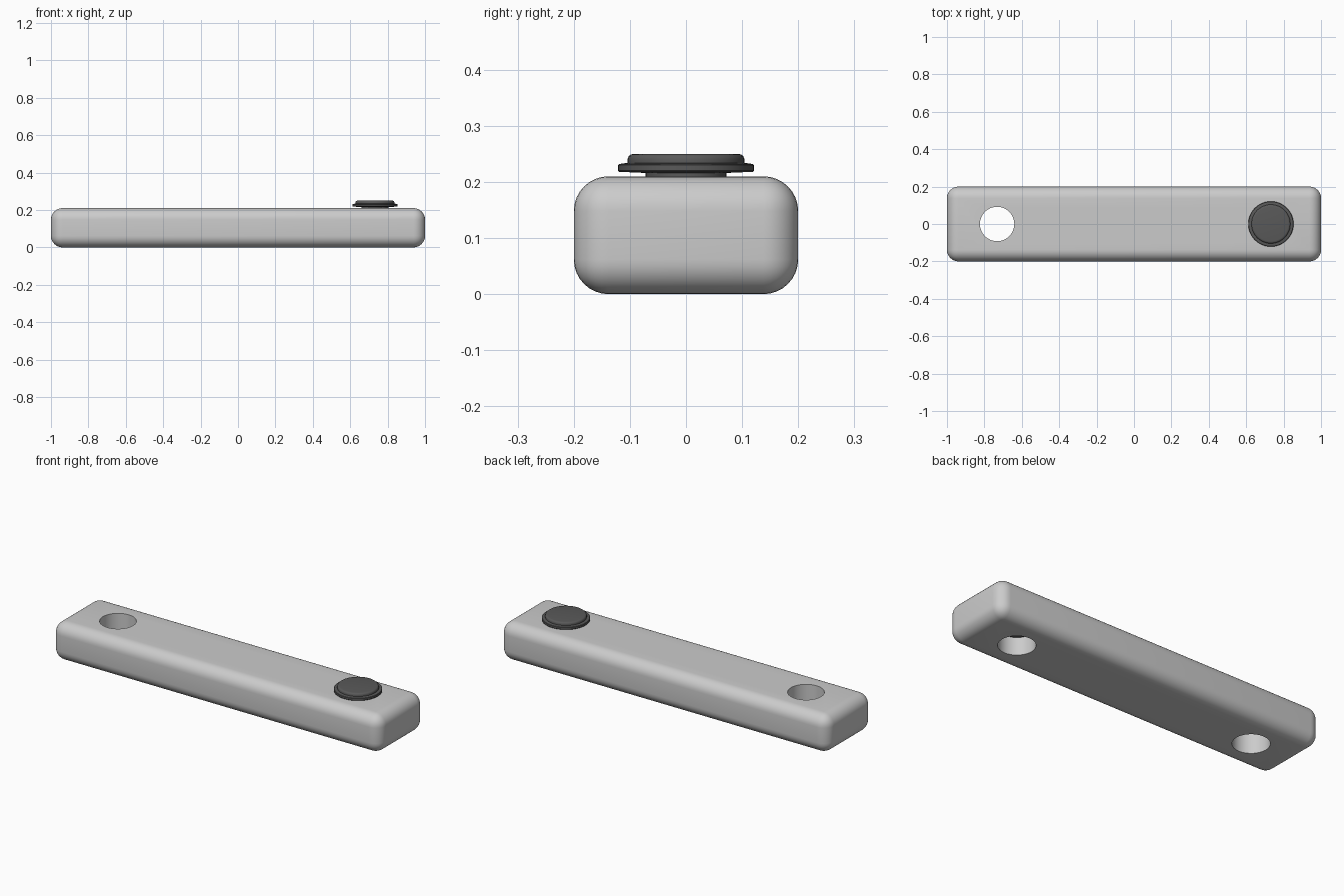
import bpy
import math

if "Cube" in bpy.data.objects:
    bpy.data.objects.remove(bpy.data.objects["Cube"])

HOLE_X = 0.732
HOLE_R = 0.092


def apply_all(obj):
    bpy.ops.object.select_all(action='DESELECT')
    obj.select_set(True)
    bpy.context.view_layer.objects.active = obj
    for mod in list(obj.modifiers):
        bpy.ops.object.modifier_apply(modifier=mod.name)


def smooth(obj, degrees):
    bpy.ops.object.select_all(action='DESELECT')
    obj.select_set(True)
    bpy.context.view_layer.objects.active = obj
    bpy.ops.object.shade_smooth_by_angle(angle=math.radians(degrees))


def lathe(name, profile, x, sides):
    """Revolve (radius, z) points around a vertical axis and cap both ends."""
    verts, faces = [], []
    for r, z in profile:
        for i in range(sides):
            a = 2 * math.pi * i / sides
            verts.append((r * math.cos(a), r * math.sin(a), z))
    for k in range(len(profile) - 1):
        for i in range(sides):
            j = (i + 1) % sides
            faces.append((k * sides + i, k * sides + j,
                          (k + 1) * sides + j, (k + 1) * sides + i))
    faces.append(tuple(reversed(range(sides))))
    last = (len(profile) - 1) * sides
    faces.append(tuple(range(last, last + sides)))
    mesh = bpy.data.meshes.new(name)
    mesh.from_pydata(verts, [], faces)
    obj = bpy.data.objects.new(name, mesh)
    obj.location.x = x
    bpy.context.collection.objects.link(obj)
    return obj


# Rounded bar
bpy.ops.mesh.primitive_cube_add(size=1, location=(0, 0, 0.105))
bar = bpy.context.object
bar.name = "bar"
bar.scale = (2.0, 0.4, 0.21)
bpy.ops.object.transform_apply(location=True, rotation=False, scale=True)
bevel = bar.modifiers.new("rounding", 'BEVEL')
bevel.width = 0.062
bevel.segments = 8

# Through holes at both ends
cutters = [lathe("hole_cutter", [(HOLE_R, -0.1), (HOLE_R, 0.4)], s * HOLE_X, 32)
           for s in (-1, 1)]
for cutter in cutters:
    cutter.hide_render = True
    cut = bar.modifiers.new("hole", 'BOOLEAN')
    cut.operation = 'DIFFERENCE'
    cut.solver = 'EXACT'
    cut.object = cutter
apply_all(bar)
for cutter in cutters:
    bpy.data.objects.remove(cutter)
smooth(bar, 30)

# Flanged button with a stem reaching down into the right hole
button = lathe("button", [
    (0.072, 0.085), (0.072, 0.216), (0.119, 0.218), (0.121, 0.220),
    (0.121, 0.230), (0.119, 0.232), (0.104, 0.234), (0.104, 0.241),
    (0.102, 0.246), (0.098, 0.249), (0.092, 0.250)], HOLE_X, 48)
smooth(button, 35)
dark = bpy.data.materials.new("dark_grey")
dark.diffuse_color = (0.1, 0.1, 0.1, 1)
dark.use_nodes = True
dark.node_tree.nodes["Principled BSDF"].inputs["Base Color"].default_value = dark.diffuse_color
button.data.materials.append(dark)
